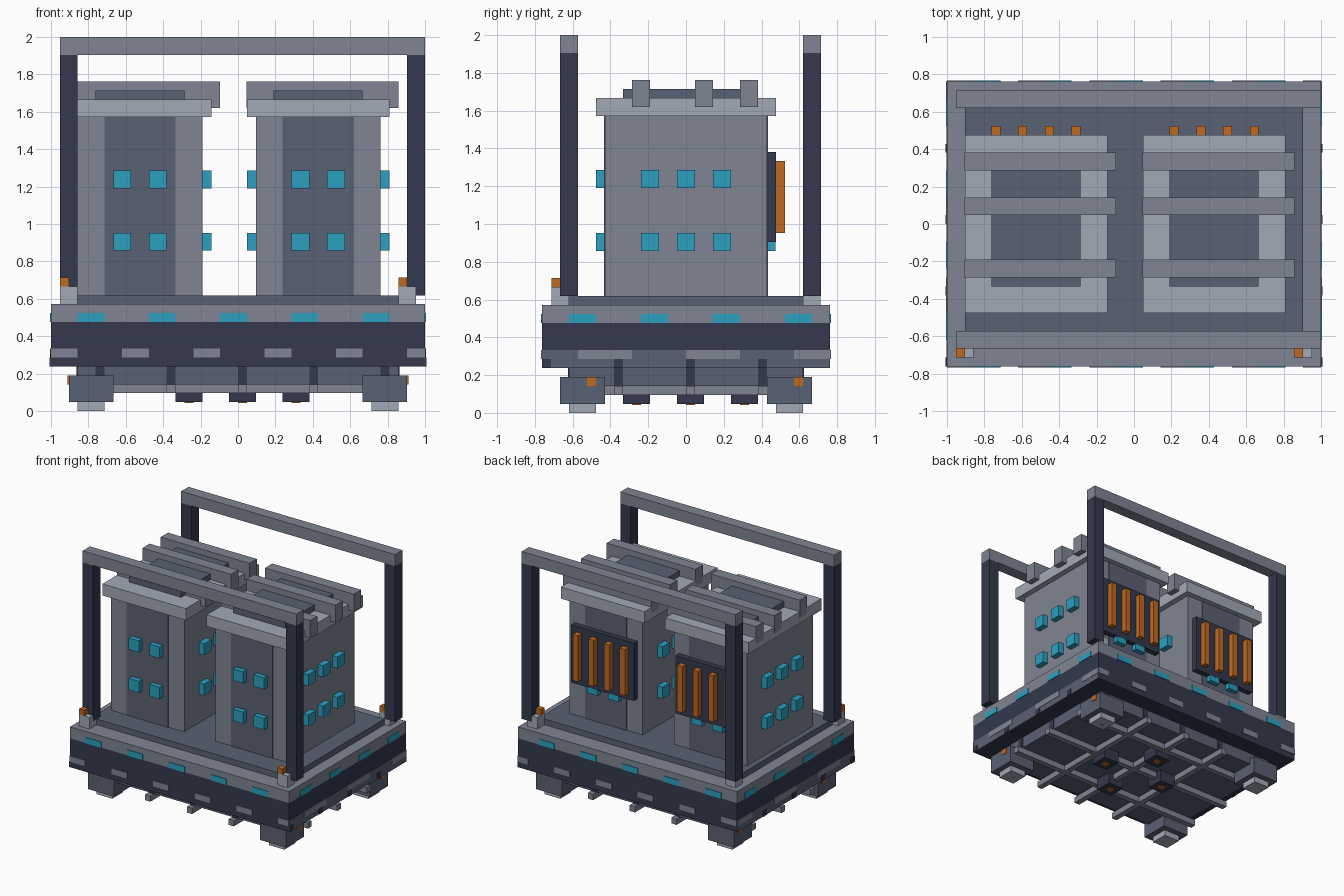
import bpy, bmesh

U = 1 / 21      # modelling grid step
P = 0.12        # thickness of painted plates, in grid steps

if "Cube" in bpy.data.objects:
    bpy.data.objects.remove(bpy.data.objects["Cube"], do_unlink=True)


def material(name, rgb):
    lin = [((c / 255 + 0.055) / 1.055) ** 2.4 for c in rgb] + [1.0]
    m = bpy.data.materials.new(name)
    m.use_nodes = True
    m.diffuse_color = lin
    m.node_tree.nodes["Principled BSDF"].inputs["Base Color"].default_value = lin
    return m


PALE = material("pale_grey", (162, 170, 182))
GREY = material("steel_grey", (126, 133, 147))
SLATE = material("slate", (89, 97, 115))
NAVY = material("dark_navy", (51, 57, 77))
CYAN = material("cyan", (44, 160, 193))
ORANGE = material("orange", (192, 106, 32))


def boxes(name, mat, items):
    """One object made of boxes given as (x0, x1, y0, y1, z0, z1) in grid steps."""
    bm = bmesh.new()
    for x0, x1, y0, y1, z0, z1 in items:
        verts = bmesh.ops.create_cube(bm, size=1)["verts"]
        for v in verts:
            v.co.x = (x1 if v.co.x > 0 else x0) * U
            v.co.y = (y1 if v.co.y > 0 else y0) * U
            v.co.z = (z1 if v.co.z > 0 else z0) * U
    me = bpy.data.meshes.new(name)
    bm.to_mesh(me)
    bm.free()
    me.materials.append(mat)
    ob = bpy.data.objects.new(name, me)
    bpy.context.collection.objects.link(ob)
    return ob


def on_ends(half, spans, z0, z1):
    """Plates on the front and back faces."""
    return [(a, b, *y, z0, z1) for a, b in spans
            for y in ((-half - P, -half + P), (half - P, half + P))]


def on_sides(half, spans, z0, z1):
    """Plates on the left and right faces."""
    return [(*x, a, b, z0, z1) for a, b in spans
            for x in ((-half - P, -half + P), (half - P, half + P))]


def spans(start, step, width, limit):
    return [(a, min(a + width, limit)) for a in range(start, limit, step)]


# Platform
boxes("platform_skirt", NAVY, [(-21, 21, -16, 16, 5, 10)])
boxes("platform_rim", GREY, [(-21, 21, -16, 16, 10, 12)])
boxes("deck", SLATE, [(-19, 19, -13, 13, 12, 13)])
boxes("side_skirt_panels", SLATE,
      [(-21.06, -20.9, -16, 16, 5, 7), (20.9, 21.06, -16, 16, 5, 7)])
boxes("rim_lights", CYAN,
      on_ends(16, spans(-18, 8, 3, 21), 10, 11) +
      on_sides(21, spans(-13, 8, 3, 16), 10, 11))
boxes("skirt_dashes", GREY,
      on_ends(16, spans(-21, 8, 3, 21), 6, 7) +
      on_sides(21, spans(-12, 12, 6, 16), 6, 7))

# Undercarriage with a lattice of beams
boxes("undercarriage", SLATE, [(-18, 18, -13, 13, 3, 5)])
lattice = (-8, 0, 8)
boxes("lattice_beams", GREY,
      [(a, a + 1, -14, 14, 2, 3) for a in lattice] +
      [(-19, 19, a, a + 1, 2, 3) for a in lattice])
boxes("undercarriage_slots", NAVY,
      on_ends(13, spans(-16, 8, 1, 18), 3, 5) +
      on_sides(18, spans(-8, 8, 1, 13), 3, 5) +
      on_sides(21.03, spans(-16, 8, 1, 16), 5, 6))
hubs = ((5, -1), (-7, -1), (-1, 5), (-1, -7))
boxes("hub_blocks", NAVY, [(x, x + 3, y, y + 3, 1, 3) for x, y in hubs])
boxes("hub_lamps", ORANGE,
      [(x + 1, x + 2, y + 1, y + 2, 1 - P, 1 + P) for x, y in hubs])

# Feet at the four corners
corners = [(sx, sy) for sx in (-1, 1) for sy in (-1, 1)]


def corner_box(sx, sy, x0, x1, y0, y1, z0, z1):
    xs, ys = sorted((sx * x0, sx * x1)), sorted((sy * y0, sy * y1))
    return (*xs, *ys, z0, z1)


boxes("feet", SLATE, [corner_box(*c, 14, 19, 9, 14, 1, 4) for c in corners])
boxes("foot_pads", PALE, [corner_box(*c, 15, 18, 10, 13, 0, 1) for c in corners])
boxes("foot_pad_bolts", NAVY,
      [corner_box(*c, 16, 17, 11, 12, 0, P) for c in corners])
boxes("foot_markers", ORANGE, on_sides(19, [(-11, -10), (12, 13)], 3, 4))

# Gantry frames at the front and back
for label, y in (("front", -14), ("back", 13)):
    boxes(label + "_gantry_posts", NAVY,
          [(-20, -18, y, y + 2, 13, 40), (19, 21, y, y + 2, 13, 40)])
    boxes(label + "_gantry_beam", GREY, [(-20, 21, y, y + 2, 40, 42)])

# Corner beacons, slightly inset where they meet the posts
beacons = [(x, y) for x in (-20, 18) for y in (-15, 13)]
E = 0.03
boxes("beacon_bases", PALE,
      [(x + E, x + 2 - E, y + E, y + 2 - E, 12, 14) for x, y in beacons])
boxes("beacon_lamps", ORANGE,
      [(x + E, x + 1, y + E, y + 1, 14, 15) for x, y in beacons])

# Two matching towers, described from their left-hand edge
for label, x in (("right", -18), ("left", 2)):
    n = label + "_tower_"
    boxes(n + "body", GREY, [(x, x + 14, -9, 9, 13, 33)])
    boxes(n + "face_panels", SLATE, on_ends(9, [(x + 3, x + 11)], 13, 33))
    boxes(n + "cap", PALE, [(x - 1, x + 15, -10, 10, 33, 35)])
    boxes(n + "roof_panel", SLATE, [(x + 2, x + 12, -7, 7, 35, 36)])
    boxes(n + "roof_bars", GREY,
          [(x - 1 - E, x + 16, y, y + 2, 34, 37) for y in (-6, 1, 6)])

    # Window blocks on all four walls
    win = []
    for z in (18, 25):
        for wx in (x + 4, x + 8):
            win += [(wx, wx + 2, -10, -9, z, z + 2),
                    (wx, wx + 2, 9, 10 - E, z, z + 2)]
        for wy in (-5, -1, 3):
            win += [(x - 1, x, wy, wy + 2, z, z + 2),
                    (x + 14, x + 15, wy, wy + 2, z, z + 2)]
    boxes(n + "windows", CYAN, win)

    # Radiator on the back wall
    boxes(n + "radiator_plate", NAVY, [(x + 1, x + 13, 9, 10, 19, 29)])
    boxes(n + "radiator_fins", ORANGE,
          [(a, a + 1, 10, 11, 20, 28) for a in range(x + 2, x + 12, 3)])
